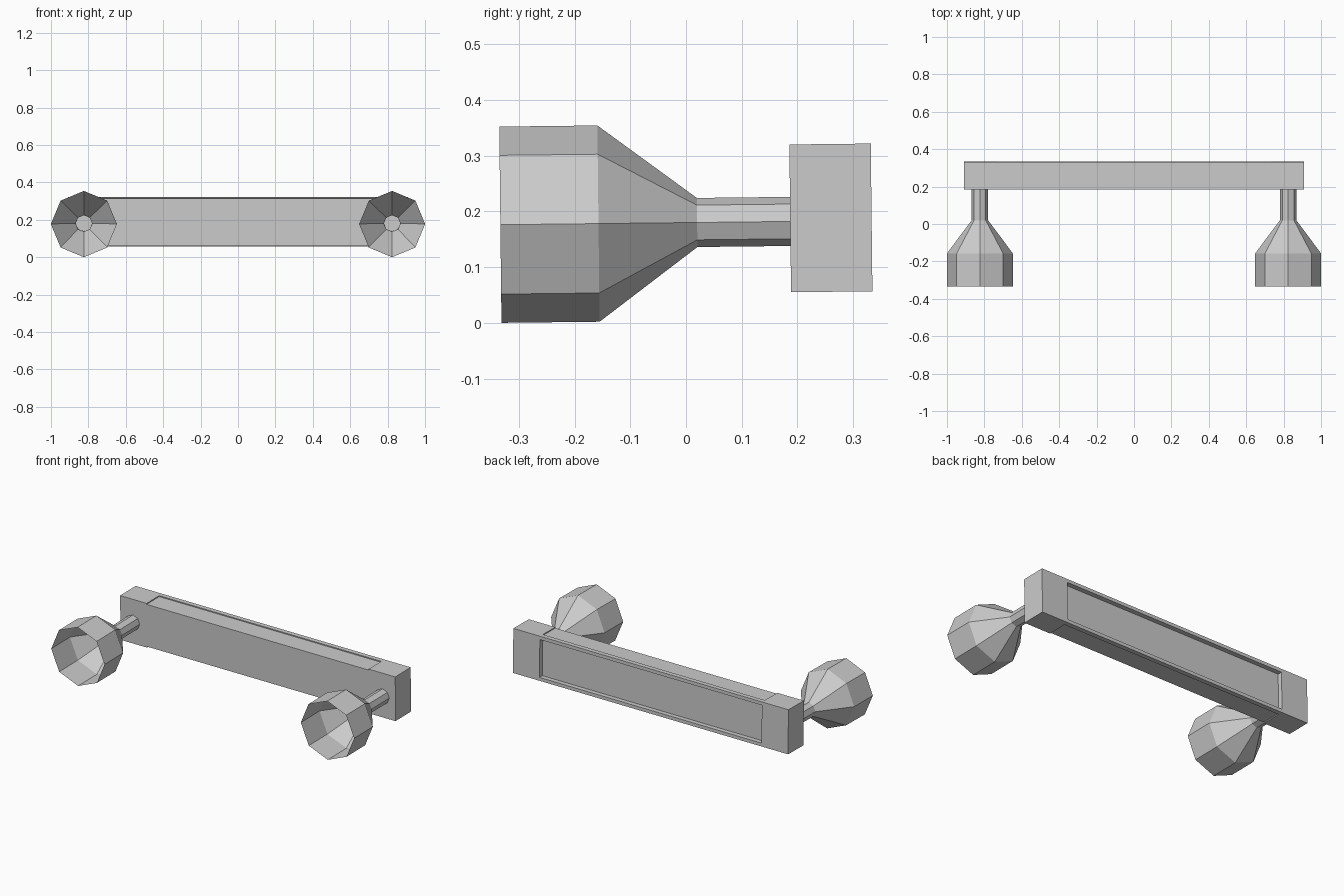
import bpy
import bmesh
import math
from mathutils import Matrix, Vector

cube = bpy.data.objects.get("Cube")
if cube:
    bpy.data.objects.remove(cube, do_unlink=True)

grey = bpy.data.materials.new("plain_grey")
grey.use_nodes = True
colour = (0.6, 0.6, 0.6, 1)
grey.diffuse_color = colour
grey.node_tree.nodes["Principled BSDF"].inputs["Base Color"].default_value = colour

# The whole fixture leans very slightly about its long axis
PIVOT = Vector((0, 0, 0.18))
LEAN = (Matrix.Translation(PIVOT) @ Matrix.Rotation(math.radians(0.65), 4, 'X')
        @ Matrix.Translation(-PIVOT))


def finish(name, bm):
    bmesh.ops.transform(bm, matrix=LEAN, verts=bm.verts)
    mesh = bpy.data.meshes.new(name)
    bm.to_mesh(mesh)
    bm.free()
    mesh.materials.append(grey)
    obj = bpy.data.objects.new(name, mesh)
    bpy.context.collection.objects.link(obj)
    return obj


def box(name, low, high):
    low, high = Vector(low), Vector(high)
    bm = bmesh.new()
    bmesh.ops.create_cube(bm, size=1)
    bmesh.ops.scale(bm, vec=high - low, verts=bm.verts)
    bmesh.ops.translate(bm, vec=(low + high) / 2, verts=bm.verts)
    return finish(name, bm)


def bell(name, x, z, profile, sides=8):
    """Open, thin-walled horn: rings of (y, radius) joined along y."""
    bm = bmesh.new()
    rings = []
    for y, r in profile:
        angles = [math.tau * i / sides for i in range(sides)]
        rings.append([bm.verts.new((x + r * math.cos(a), y, z + r * math.sin(a)))
                      for a in angles])
    for a, b in zip(rings, rings[1:]):
        for i in range(sides):
            j = (i + 1) % sides
            bm.faces.new((a[j], a[i], b[i], b[j]))
    bmesh.ops.recalc_face_normals(bm, faces=bm.faces)
    return finish(name, bm)


FRONT, PANEL, BACK = 0.187, 0.305, 0.333
BOTTOM, TOP = 0.053, 0.318
INNER, OUTER = 0.733, 0.908
STEP, LIP = 0.006, 0.02

# Crossbar with its rear panel set between two thin lips
box("crossbar", (-INNER, FRONT, BOTTOM + STEP), (INNER, PANEL, TOP - STEP))
box("upper_lip", (-INNER, PANEL, TOP - LIP), (INNER, BACK, TOP))
box("lower_lip", (-INNER, PANEL, BOTTOM), (INNER, BACK, BOTTOM + LIP))

# End blocks and the horns they carry
HORN = [(-0.333, 0.176), (-0.157, 0.176), (0.02, 0.044), (FRONT, 0.044)]
for side, s in (("left", 1), ("right", -1)):
    xs = sorted((s * INNER, s * OUTER))
    box(side + "_end_block", (xs[0], FRONT, BOTTOM), (xs[1], BACK, TOP))
    bell(side + "_horn", s * 0.824, 0.18, HORN)
